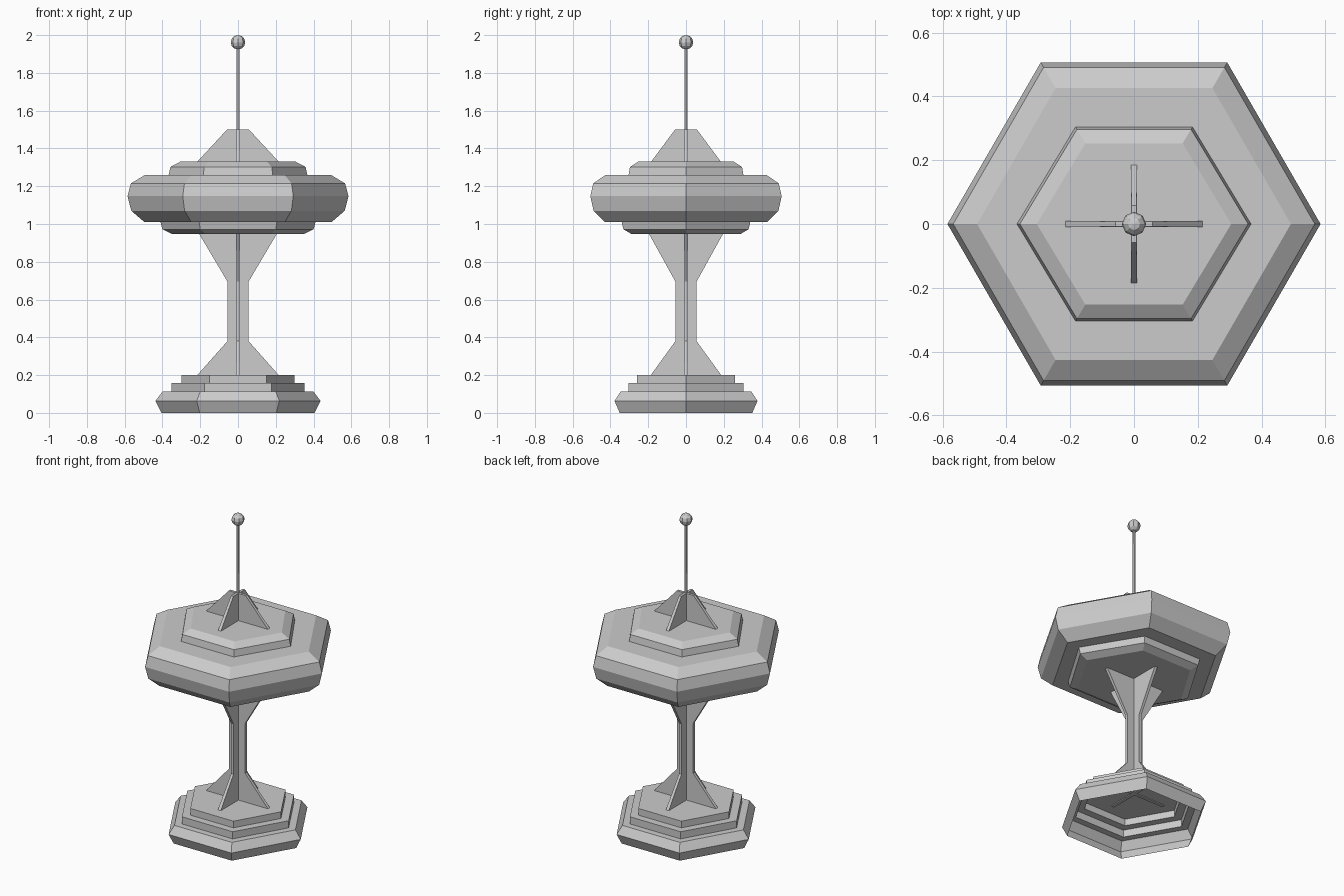
import bpy, bmesh
from math import cos, sin, pi

if "Cube" in bpy.data.objects:
    bpy.data.objects.remove(bpy.data.objects["Cube"])


def loft(name, rings, cap_bottom=True, cap_top=True):
    """Skin a stack of matching rings of points, with optional end caps."""
    bm = bmesh.new()
    loops = [[bm.verts.new(p) for p in ring] for ring in rings]
    n = len(loops[0])
    for a, b in zip(loops, loops[1:]):
        for i in range(n):
            j = (i + 1) % n
            bm.faces.new((a[i], a[j], b[j], b[i]))
    if cap_bottom:
        bm.faces.new(loops[0][::-1])
    if cap_top:
        bm.faces.new(loops[-1])
    mesh = bpy.data.meshes.new(name)
    bm.to_mesh(mesh)
    bm.free()
    obj = bpy.data.objects.new(name, mesh)
    bpy.context.collection.objects.link(obj)
    return obj


def hexagon(r, z, squash=1.0, sides=6):
    return [(r * cos(2 * pi * i / sides), squash * r * sin(2 * pi * i / sides), z)
            for i in range(sides)]


def fin_pair(name, profile, along_y):
    """Thin slab spanning both sides of the axis; profile = (reach, half thickness, z)."""
    rings = []
    for r, t, z in profile:
        a, b = (t, r) if along_y else (r, t)
        rings.append([(-a, -b, z), (a, -b, z), (a, b, z), (-a, b, z)])
    return loft(name, rings)


# Stepped base, an open shell underneath
base = [(0.405, 0.0), (0.437, 0.063), (0.40, 0.113), (0.353, 0.113),
        (0.353, 0.158), (0.30, 0.158), (0.30, 0.20)]
loft("base", [hexagon(r, z) for r, z in base], cap_bottom=False)

# Crossed column fins, flared at both ends
for axis, foot, head in (("x", 0.22, 0.21), ("y", 0.19, 0.20)):
    fin_pair("column_fin_" + axis,
             [(foot, 0.010, 0.195), (0.056, 0.008, 0.38),
              (0.056, 0.008, 0.695), (head, 0.010, 0.955)], axis == "y")

# Main disc
disc = [(0.495, 1.01), (0.565, 1.07), (0.585, 1.147), (0.567, 1.215), (0.492, 1.26)]
loft("disc", [hexagon(r, z) for r, z in disc])

# Smaller tiers below and above the disc
loft("lower_tier", [hexagon(r, z, 0.957) for r, z in
                    ((0.35, 0.948), (0.40, 0.972), (0.412, 1.015))])
loft("upper_tier", [hexagon(r, z, 0.957) for r, z in
                    ((0.368, 1.255), (0.358, 1.302), (0.305, 1.33))])

# Crossed roof fins
for axis, foot in (("x", 0.22), ("y", 0.188)):
    fin_pair("roof_fin_" + axis,
             [(foot, 0.010, 1.325), (0.058, 0.008, 1.50)], axis == "y")

# Antenna and its ball
loft("antenna", [hexagon(0.009, 1.49), hexagon(0.008, 1.94)])
bpy.ops.mesh.primitive_uv_sphere_add(segments=8, ring_count=6, radius=0.038,
                                     location=(0, 0, 1.962))
bpy.context.object.name = "antenna_ball"
